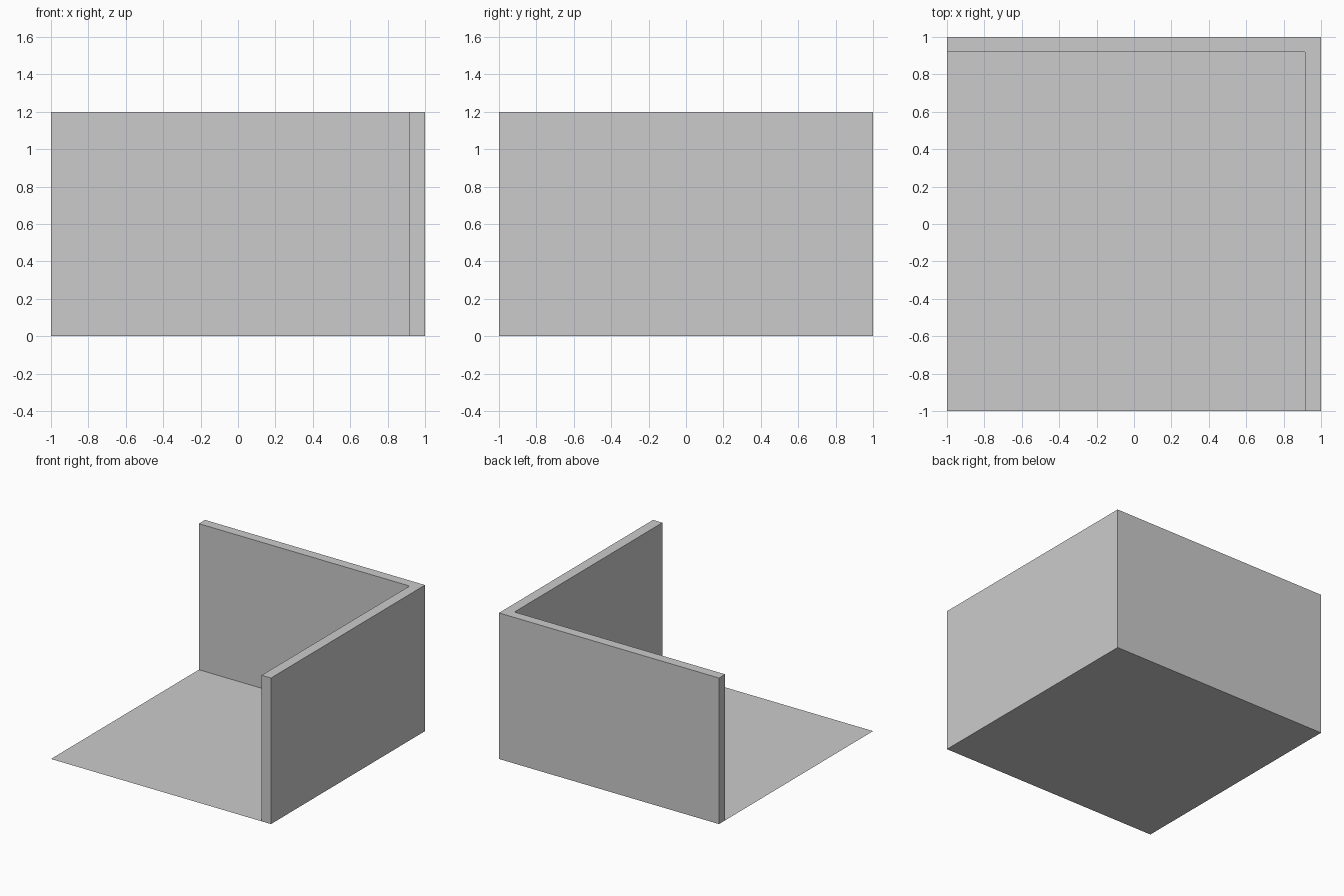
import bpy
import bmesh

if "Cube" in bpy.data.objects:
    bpy.data.objects.remove(bpy.data.objects["Cube"])

HEIGHT = 1.2
INNER_X, INNER_Y = 0.915, 0.92


def make_object(name, bm):
    mesh = bpy.data.meshes.new(name)
    bm.to_mesh(mesh)
    bm.free()
    obj = bpy.data.objects.new(name, mesh)
    bpy.context.collection.objects.link(obj)
    return obj


# Floor: a single thin sheet under the whole room
bm = bmesh.new()
bmesh.ops.create_grid(bm, x_segments=1, y_segments=1, size=1)
make_object("floor", bm)

# Corner walls: L-shaped outline raised to full height, closed below by the floor
outline = [(-1, 1), (-1, INNER_Y), (INNER_X, INNER_Y),
           (INNER_X, -1), (1, -1), (1, 1)]
bm = bmesh.new()
base = [bm.verts.new((x, y, 0)) for x, y in outline]
top = [bm.verts.new((x, y, HEIGHT)) for x, y in outline]
for i in range(len(outline)):
    j = (i + 1) % len(outline)
    bm.faces.new((base[i], base[j], top[j], top[i]))

# Mitred top so each wall has its own clean quad
bm.faces.new((top[0], top[1], top[2], top[5]))
bm.faces.new((top[2], top[3], top[4], top[5]))
make_object("corner_walls", bm)
